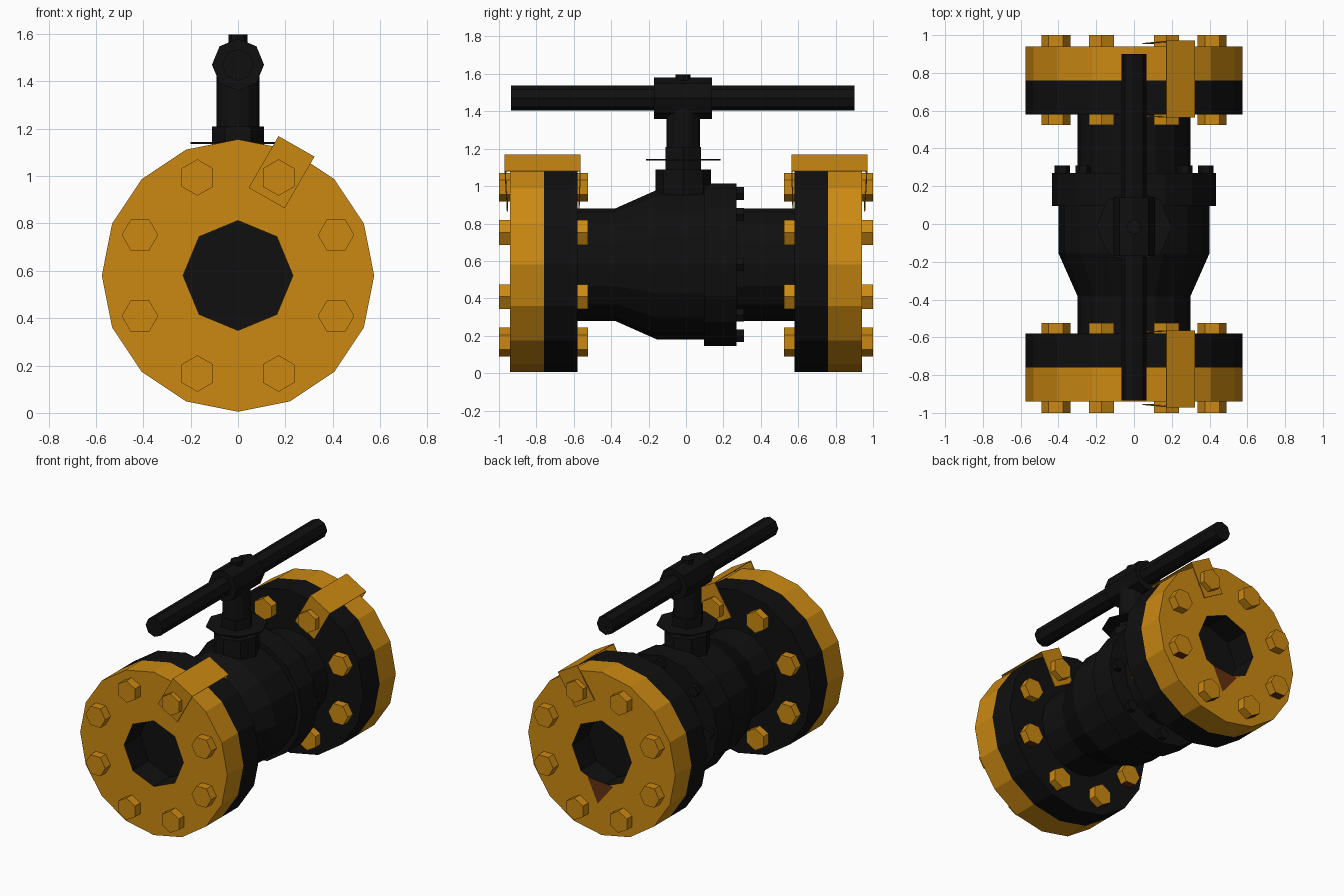
import bpy, bmesh, math
from mathutils import Vector

if "Cube" in bpy.data.objects:
    bpy.data.objects.remove(bpy.data.objects["Cube"])

CZ = 0.58  # height of the pipe axis


def material(name, rgb):
    m = bpy.data.materials.new(name)
    m.diffuse_color = (*rgb, 1)
    m.use_nodes = True
    m.node_tree.nodes["Principled BSDF"].inputs["Base Color"].default_value = m.diffuse_color
    return m


BLACK, ORANGE, RUST = 0, 1, 2
MATS = [material("black_paint", (0.005, 0.005, 0.005)),
        material("orange_paint", (0.60, 0.25, 0.006)),
        material("rust", (0.13, 0.03, 0.006))]


def finish(name, bm, normals=True):
    if normals:
        bmesh.ops.recalc_face_normals(bm, faces=bm.faces)
    me = bpy.data.meshes.new(name)
    bm.to_mesh(me)
    bm.free()
    for m in MATS:
        me.materials.append(m)
    ob = bpy.data.objects.new(name, me)
    bpy.context.collection.objects.link(ob)
    return ob


def turned(name, profile, mats, bore=None):
    """Revolve (radius, y) points around the pipe axis in 16 steps.
    Rings of radius `bore` become octagons."""
    bm = bmesh.new()
    rings = []
    for r, y in profile:
        if r == 0:
            rings.append([bm.verts.new((0, y, CZ))] * 16)
            continue
        ring = []
        for i in range(16):
            k = r * math.cos(math.pi / 8) if r == bore and i % 2 else r
            a = i * math.pi / 8
            ring.append(bm.verts.new((k * math.cos(a), y, CZ + k * math.sin(a))))
        rings.append(ring)
    for p, q, m in zip(rings, rings[1:], mats):
        for i in range(16):
            j = (i + 1) % 16
            vs = list(dict.fromkeys((p[i], p[j], q[j], q[i])))
            bm.faces.new(vs).material_index = m
    return finish(name, bm)


def prism(bm, n, r, centre, lo, hi, axis, mat=BLACK, turn=0.0):
    """Add an n-sided prism along axis 'y' or 'z' between lo and hi."""
    def point(i, t):
        a = turn + 2 * math.pi * i / n
        u, v = centre[0] + r * math.cos(a), centre[1] + r * math.sin(a)
        return (u, t, v) if axis == 'y' else (u, v, t)
    a = [bm.verts.new(point(i, lo)) for i in range(n)]
    b = [bm.verts.new(point(i, hi)) for i in range(n)]
    faces = [bm.faces.new(a), bm.faces.new(b)]
    faces += [bm.faces.new((a[i], a[(i + 1) % n], b[(i + 1) % n], b[i])) for i in range(n)]
    for f in faces:
        f.material_index = mat
    return faces[2:]


def single(name, *args, **kw):
    bm = bmesh.new()
    prism(bm, *args, **kw)
    return finish(name, bm)


# valve body: pipe, taper, belly, collar, pipe
turned("valve_body",
       [(0.30, -0.59), (0.30, -0.38), (0.40, -0.155), (0.40, 0.095), (0.435, 0.095),
        (0.435, 0.27), (0.30, 0.27), (0.30, 0.59)], [BLACK] * 7)

# small bolts around the body collar
bm = bmesh.new()
for i in range(8):
    a = i * math.pi / 4
    prism(bm, 6, 0.04, (0.38 * math.cos(a), CZ + 0.38 * math.sin(a)), 0.265, 0.31, 'y')
finish("collar_bolts", bm)

for s, end in ((-1, "front"), (1, "back")):
    # end flange: black inner half, orange outer half, recessed octagonal bore
    turned(end + "_flange",
           [(0.30, s * 0.58), (0.575, s * 0.58), (0.575, s * 0.76), (0.575, s * 0.94),
            (0.232, s * 0.94), (0.232, s * 0.76), (0, s * 0.76)],
           [BLACK, BLACK, ORANGE, ORANGE, BLACK, BLACK], bore=0.232)

    # hex bolt heads and nuts, with a rusty underside on the lower ones
    bm = bmesh.new()
    for i in range(8):
        a = (i + 0.5) * math.pi / 4
        x, z = 0.448 * math.cos(a), CZ + 0.448 * math.sin(a)
        turn = math.pi / 6 if abs(x) < 0.3 else 0
        for lo, hi in ((0.935, 1.0), (0.525, 0.585)):
            sides = prism(bm, 6, 0.077, (x, z), s * lo, s * hi, 'y', ORANGE, turn)
            if z < CZ:
                min(sides, key=lambda f: f.calc_center_median().z
                    + 0.1 * f.calc_center_median().x).material_index = RUST
    finish(end + "_flange_bolts", bm)

    # bent strap hooked over the flange rim
    bm = bmesh.new()
    l, r, drop = Vector((0.17, 0, 1.167)), Vector((0.322, 0, 1.08)), Vector((-0.125, 0, -0.216))
    rows = [(drop, 0.955), (Vector(), 0.968), (Vector(), 0.565), (drop, 0.572)]
    pts = [[bm.verts.new(e + d + Vector((0, s * y, 0))) for e in (l, r)] for d, y in rows]
    for p, q in zip(pts, pts[1:]):
        bm.faces.new((p[0], p[1], q[1], q[0])).material_index = ORANGE
    strap = finish(end + "_rim_strap", bm)
    mod = strap.modifiers.new("thickness", 'SOLIDIFY')
    mod.thickness, mod.offset = 0.006, 0

# rust streak under the back bore
bm = bmesh.new()
streak = [(-0.09, 0.37), (0.11, 0.39), (0.03, 0.22)]
bm.faces.new([bm.verts.new((x, 0.942, z)) for x, z in streak]).material_index = RUST
finish("rust_streak", bm)

# stem assembly
C = (0, -0.015)
single("bonnet_base", 8, 0.148, C, 0.90, 1.09, 'z')
single("stop_plate", 8, 0.20, C, 1.136, 1.144, 'z')
single("stem_nut", 6, 0.11, C, 1.08, 1.21, 'z')
single("stem", 12, 0.09, C, 1.20, 1.42, 'z')
single("stem_tip", 8, 0.04, C, 1.50, 1.597, 'z')

# lever hub and lever bar
single("lever_hub", 8, 0.11, (0, 1.47), -0.17, 0.14, 'y')
single("lever_bar", 8, 0.067, (0, 1.47), -0.935, 0.90, 'y')
